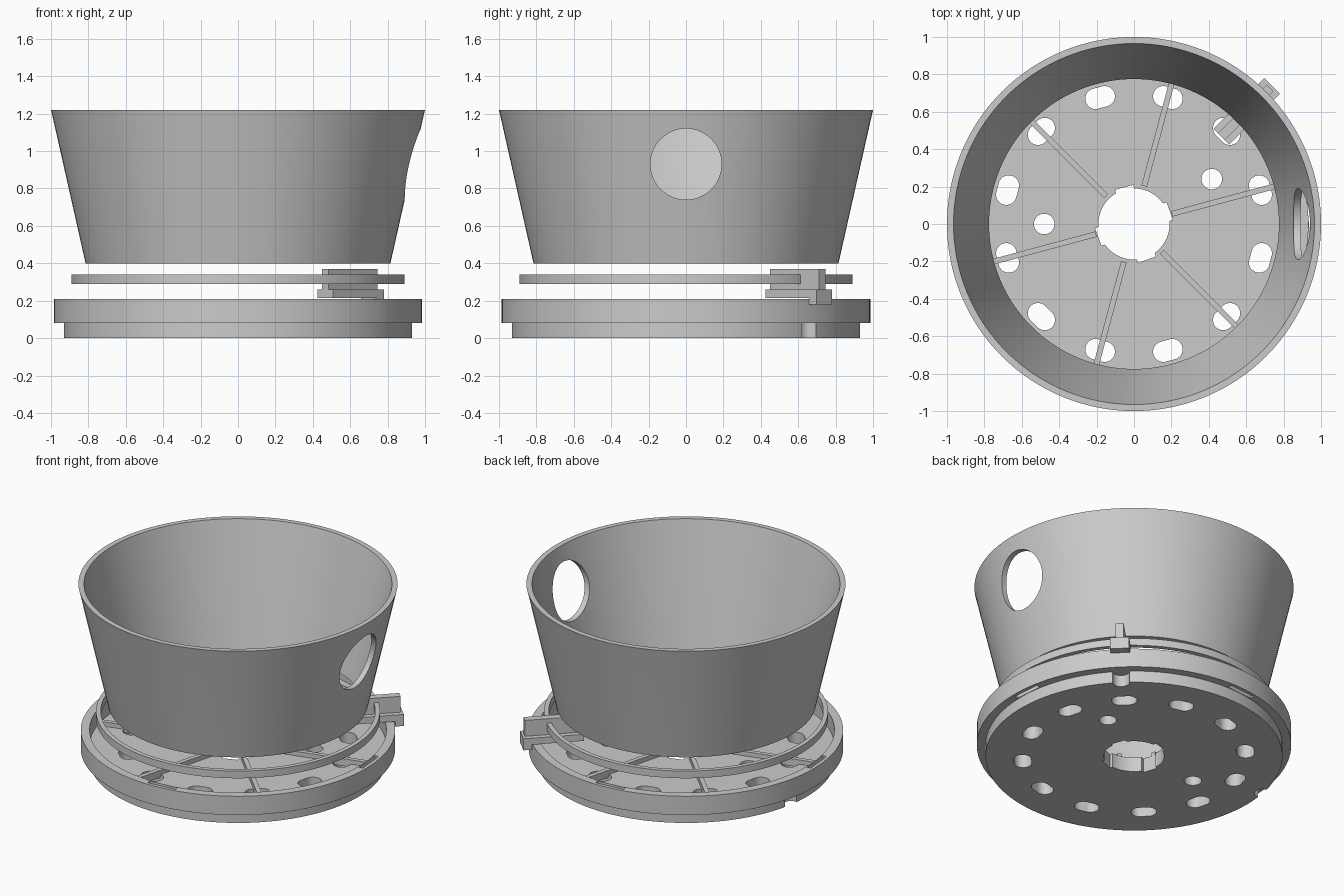
import bpy, bmesh, math
from mathutils import Matrix, Vector

cube = bpy.data.objects.get("Cube")
if cube:
    bpy.data.objects.remove(cube, do_unlink=True)

grey = bpy.data.materials.new("light_grey")
grey.use_nodes = True
COLOUR = (0.6, 0.6, 0.6, 1)
grey.diffuse_color = COLOUR
grey.node_tree.nodes["Principled BSDF"].inputs["Base Color"].default_value = COLOUR


def finish(bm, name):
    bmesh.ops.recalc_face_normals(bm, faces=bm.faces)
    mesh = bpy.data.meshes.new(name)
    bm.to_mesh(mesh)
    bm.free()
    mesh.materials.append(grey)
    obj = bpy.data.objects.new(name, mesh)
    bpy.context.collection.objects.link(obj)
    return obj


def lathe(name, profile, steps=128):
    """Spin a closed (radius, height) profile about the z axis."""
    bm = bmesh.new()
    rings = [[bm.verts.new((r * math.cos(math.tau * i / steps), r * math.sin(math.tau * i / steps), z))
              for r, z in profile] for i in range(steps)]
    n = len(profile)
    for i in range(steps):
        a, b = rings[i], rings[(i + 1) % steps]
        for j in range(n):
            k = (j + 1) % n
            bm.faces.new((a[j], b[j], b[k], a[k]))
    return finish(bm, name)


def radial_box(bm, degrees, r0, r1, half, z0, z1):
    """Box lying along a spoke direction."""
    place = (Matrix.Rotation(math.radians(degrees), 4, "Z")
             @ Matrix.Translation(((r0 + r1) / 2, 0, (z0 + z1) / 2))
             @ Matrix.Diagonal((r1 - r0, half * 2, z1 - z0, 1)))
    bmesh.ops.create_cube(bm, size=1, matrix=place)


def prism(bm, outline, degrees, radius, z0, z1):
    """Upright prism from an outline, moved out along a spoke."""
    turn = Matrix.Rotation(math.radians(degrees), 4, "Z")
    low, high = ([bm.verts.new(turn @ Vector((radius + x, y, z))) for x, y in outline] for z in (z0, z1))
    bm.faces.new(low[::-1])
    bm.faces.new(high)
    for i in range(len(low)):
        j = (i + 1) % len(low)
        bm.faces.new((low[i], low[j], high[j], high[i]))


def stadium(r, stretch, steps=32):
    pts = []
    for i in range(steps):
        a = math.tau * (i + 0.5) / steps
        pts.append((r * math.cos(a), r * math.sin(a) + math.copysign(stretch, math.sin(a))))
    return pts


def apply_modifiers(obj):
    graph = bpy.context.evaluated_depsgraph_get()
    mesh = bpy.data.meshes.new_from_object(obj.evaluated_get(graph))
    obj.modifiers.clear()
    obj.data = mesh


def cut(obj, bm):
    """Subtract the shapes in bm from obj."""
    cutter = finish(bm, obj.name + "_cutter")
    mod = obj.modifiers.new("cut", "BOOLEAN")
    mod.operation, mod.solver, mod.object = "DIFFERENCE", "EXACT", cutter
    mod.use_self = True
    apply_modifiers(obj)
    bpy.data.objects.remove(cutter, do_unlink=True)


# Tapered cup wall with a short straight lip and one round side hole
cup = lathe("cup_wall", [(0.815, 0.4), (0.995, 1.2), (1.0, 1.22), (0.965, 1.22), (0.96, 1.2), (0.775, 0.4)])
bm = bmesh.new()
bmesh.ops.create_cone(bm, cap_ends=True, segments=64, radius1=0.19, radius2=0.19, depth=0.8,
                      matrix=Matrix.Translation((0.95, 0, 0.93)) @ Matrix.Rotation(math.pi / 2, 4, "Y"))
cut(cup, bm)

# Loose retaining ring
ring = lathe("retaining_ring", [(0.89, 0.29), (0.89, 0.34), (0.86, 0.34), (0.86, 0.29)])

# Stepped tray with a central opening
FLOOR = 0.1
tray = lathe("base_tray", [(0.19, 0), (0.93, 0), (0.93, 0.08), (0.985, 0.08), (0.985, 0.21),
                           (0.93, 0.21), (0.93, FLOOR), (0.19, FLOOR)])
bm = bmesh.new()
for k in range(12):                       # drain slots
    prism(bm, stadium(0.055, 0.025), 15 + 30 * k, 0.7, -0.1, 0.15)
for angle in (30, 180):                   # screw holes
    prism(bm, stadium(0.055, 0), angle, 0.48, -0.1, 0.15)
for angle in (45, 170):                   # scallops in the lower step
    prism(bm, stadium(0.053, 0), angle, 0.93, -0.1, 0.08)
for angle in (20, 105, 200, 290):         # keyways in the central opening
    radial_box(bm, angle, 0.15, 0.203, 0.05, -0.1, 0.15)
for angle in (5, 95, 185, 275):           # locking slots inside the rim
    radial_box(bm, angle, 0.932, 0.96, 0.1, 0.02, 0.3)
cut(tray, bm)

# Six thin ribs on the tray floor
bm = bmesh.new()
for k in range(6):
    radial_box(bm, 15 + 60 * k, 0.21, 0.93, 0.015, FLOOR - 0.02, FLOOR + 0.03)
ribs = finish(bm, "floor_ribs")

# Clip with a wide foot, a narrow fin and a downward hook
bm = bmesh.new()
radial_box(bm, 45, 0.66, 1.045, 0.06, 0.215, 0.26)
clip_foot = finish(bm, "clip_foot")
bm = bmesh.new()
radial_box(bm, 45, 0.66, 1.03, 0.025, 0.26, 0.37)
clip_fin = finish(bm, "clip_fin")
bm = bmesh.new()
radial_box(bm, 45, 0.99, 1.045, 0.06, 0.18, 0.215)
clip_hook = finish(bm, "clip_hook")

# Smooth the round parts, keeping their edges sharp
bpy.ops.object.select_all(action="DESELECT")
for obj in (cup, ring, tray):
    obj.select_set(True)
bpy.context.view_layer.objects.active = cup
bpy.ops.object.shade_smooth_by_angle(angle=math.radians(25))
